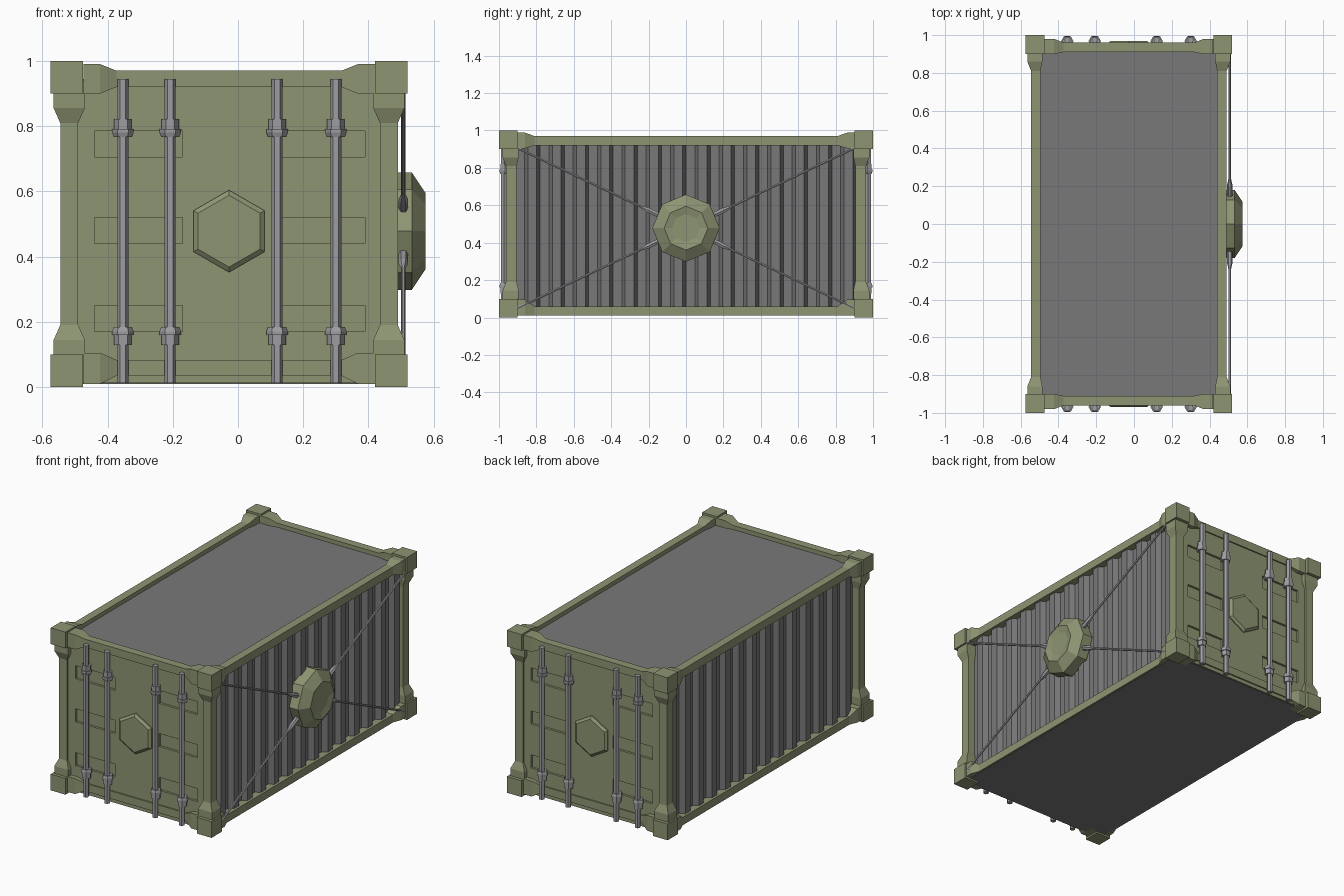
import bpy, bmesh
from math import pi, cos, sin, sqrt
from mathutils import Vector

if "Cube" in bpy.data.objects:
    bpy.data.objects.remove(bpy.data.objects["Cube"])

CX = -0.0275  # centre of the box in x (the side hub widens the model)


def material(name, rgb):
    m = bpy.data.materials.new(name)
    m.diffuse_color = (*rgb, 1)
    m.use_nodes = True
    m.node_tree.nodes["Principled BSDF"].inputs["Base Color"].default_value = m.diffuse_color
    return m


GREEN = material("olive_paint", (0.27, 0.30, 0.17))
GREY = material("panel_grey", (0.19, 0.19, 0.19))
STEEL = material("steel", (0.34, 0.34, 0.36))


def make(name, bm, mat):
    bmesh.ops.recalc_face_normals(bm, faces=bm.faces[:])
    me = bpy.data.meshes.new(name)
    bm.to_mesh(me)
    bm.free()
    me.materials.append(mat)
    ob = bpy.data.objects.new(name, me)
    bpy.context.collection.objects.link(ob)
    return ob


def loft(name, rings, mat):
    """Skin a list of equal-length point rings and cap both ends."""
    bm = bmesh.new()
    vs = [[bm.verts.new(p) for p in r] for r in rings]
    n = len(vs[0])
    for a, b in zip(vs, vs[1:]):
        for i in range(n):
            bm.faces.new((a[i], a[(i + 1) % n], b[(i + 1) % n], b[i]))
    bm.faces.new(vs[0])
    bm.faces.new(vs[-1])
    return make(name, bm, mat)


def beam(name, axis, sections, mat):
    """Rectangular beam along an axis; section = (t, a0, a1, b0, b1)."""
    rings = []
    for t, a0, a1, b0, b1 in sections:
        ring = []
        for a, b in ((a0, b0), (a1, b0), (a1, b1), (a0, b1)):
            p = [a, b]
            p.insert(axis, t)
            ring.append(p)
        rings.append(ring)
    return loft(name, rings, mat)


def box(name, x0, x1, y0, y1, z0, z1, mat):
    return beam(name, 2, [(z0, x0, x1, y0, y1), (z1, x0, x1, y0, y1)], mat)


def turned(name, start, direction, profile, sides, mat, phase=0.0):
    """Faceted solid along a direction; profile = (distance, radius)."""
    d = Vector(direction).normalized()
    u = d.cross(Vector((0, 0, 1) if abs(d.z) < 0.9 else (0, 1, 0))).normalized()
    w = d.cross(u)
    ang = [phase + 2 * pi * i / sides for i in range(sides)]
    return loft(name, [[Vector(start) + d * t + (u * cos(a) + w * sin(a)) * r
                        for a in ang] for t, r in profile], mat)


def mirrored(ob, axes):
    """Mirror about the middle of the box."""
    mid = bpy.data.objects.get("mirror_centre")
    if not mid:
        mid = bpy.data.objects.new("mirror_centre", None)
        bpy.context.collection.objects.link(mid)
        mid.location = (CX, 0, 0.5)
        mid.hide_render = True
    m = ob.modifiers.new("mirror", 'MIRROR')
    m.use_axis = ["x" in axes, "y" in axes, "z" in axes]
    m.mirror_object = mid
    return ob


# Corner castings
mirrored(box("corner_casting", 0.42, 0.52, -1, -0.9, 0.9, 1, GREEN), "xyz")

# Corner posts with flared ends
wide, thin = (0.415, 0.51, -0.98, -0.895), (0.435, 0.49, -0.963, -0.905)
mirrored(beam("corner_post", 2, [(0.1, *wide), (0.145, *wide), (0.19, *thin),
              (0.81, *thin), (0.855, *wide), (0.9, *wide)], GREEN), "xy")

# Side rails
for nm, wd, th in (("top", (0.43, 0.51, 0.905, 0.988), (0.44, 0.49, 0.92, 0.97)),
                   ("bottom", (0.43, 0.51, 0.012, 0.095), (0.44, 0.49, 0.012, 0.06))):
    mirrored(beam(nm + "_side_rail", 1, [(-0.9, *wd), (-0.86, *wd), (-0.81, *th),
                  (0.81, *th), (0.86, *wd), (0.9, *wd)], GREEN), "x")

# End rails
for nm, wd, th in (("top", (-0.98, -0.9, 0.9, 0.99), (-0.96, -0.91, 0.92, 0.97)),
                   ("bottom", (-0.98, -0.9, 0.01, 0.105), (-0.96, -0.91, 0.035, 0.083))):
    mirrored(beam(nm + "_end_rail", 0, [(CX + s * x, *q) for s, x, q in (
        (-1, 0.447, wd), (-1, 0.395, wd), (-1, 0.345, th),
        (1, 0.345, th), (1, 0.395, wd), (1, 0.447, wd))], GREEN), "y")

# Floor and roof
box("floor", -0.535, 0.48, -0.945, 0.945, 0.01, 0.03, GREY)
box("roof", -0.5, 0.445, -0.92, 0.92, 0.93, 0.945, GREY)

# Corrugated side walls
N = 14
pitch = 1.82 / N
outline = []
for i in range(N):
    y = -0.91 + i * pitch
    outline += [(0.445, y), (0.445, y + pitch * 0.36),
                (0.475, y + pitch * 0.5), (0.475, y + pitch * 0.86)]
outline += [(0.445, 0.91), (0.43, 0.91), (0.43, -0.91)]
mirrored(loft("corrugated_wall", [[(x, y, z) for x, y in outline]
              for z in (0.04, 0.935)], GREY), "x")

# End doors, a grid with six recessed panels
xs = [-0.535, -0.44, -0.17, 0.13, 0.39, 0.48]
zs = [0.012, 0.17, 0.25, 0.44, 0.52, 0.705, 0.785, 0.94]
bm = bmesh.new()
grid = [[bm.verts.new((x, -0.952, z)) for z in zs] for x in xs]
recess = []
for i in range(len(xs) - 1):
    for j in range(len(zs) - 1):
        f = bm.faces.new((grid[i][j], grid[i + 1][j], grid[i + 1][j + 1], grid[i][j + 1]))
        if i in (1, 3) and j in (1, 3, 5):
            recess.append(f)
for f in recess:
    new = bmesh.ops.extrude_face_region(bm, geom=[f])["geom"]
    bmesh.ops.translate(bm, vec=(0, 0.014, 0),
                        verts=[v for v in new if isinstance(v, bmesh.types.BMVert)])
    bm.faces.remove(f)
rim = bmesh.ops.extrude_edge_only(bm, edges=[e for e in bm.edges if e.is_boundary])["geom"]
bmesh.ops.translate(bm, vec=(0, 0.04, 0),
                    verts=[v for v in rim if isinstance(v, bmesh.types.BMVert)])
bmesh.ops.contextual_create(bm, geom=[e for e in bm.edges if e.is_boundary])
mirrored(make("end_door", bm, GREEN), "y")

# Hexagonal door plate
mirrored(turned("door_plate", (CX, -0.945, 0.478), (0, -1, 0),
                [(0, 0.126), (0.013, 0.126), (0.025, 0.11)], 6, GREEN, pi / 2), "y")

# Locking bars and their clamps
for x in (-0.353, -0.208, 0.12, 0.3):
    mirrored(turned("locking_bar", (x, -0.974, 0.012), (0, 0, 1),
                    [(0, 0.017), (0.933, 0.017)], 6, STEEL), "y")
    for z, s in ((0.767, 1), (0.184, -1)):
        mirrored(turned("bar_clamp", (x, -0.968, z), (0, 0, s),
                        [(0, 0.028), (0.013, 0.033), (0.024, 0.033), (0.024, 0.027),
                         (0.055, 0.027)], 6, STEEL), "y")

# Side hub: octagonal drum with a dished face
HZ = 0.478
hub = turned("side_hub", (0.465, 0, HZ), (1, 0, 0),
             [(0, 0.18), (0.068, 0.18), (0.11, 0.117), (0.1, 0.075)], 8, GREEN)

# Bracing rods with tapered sleeves
for sy in (-1, 1):
    for sz in (-1, 1):
        end = Vector((0.507, sy * 0.9, HZ + sz * 0.427))
        d = Vector((0, 0, 0)) + Vector((0.507, 0, HZ)) - end
        turned("bracing_rod", end, d, [(0, 0.007), (0.85, 0.007)], 6, STEEL)
        L = d.length
        turned("rod_sleeve", end, d, [(L - 0.265, 0.007), (L - 0.225, 0.015),
               (L - 0.13, 0.015)], 6, STEEL)
